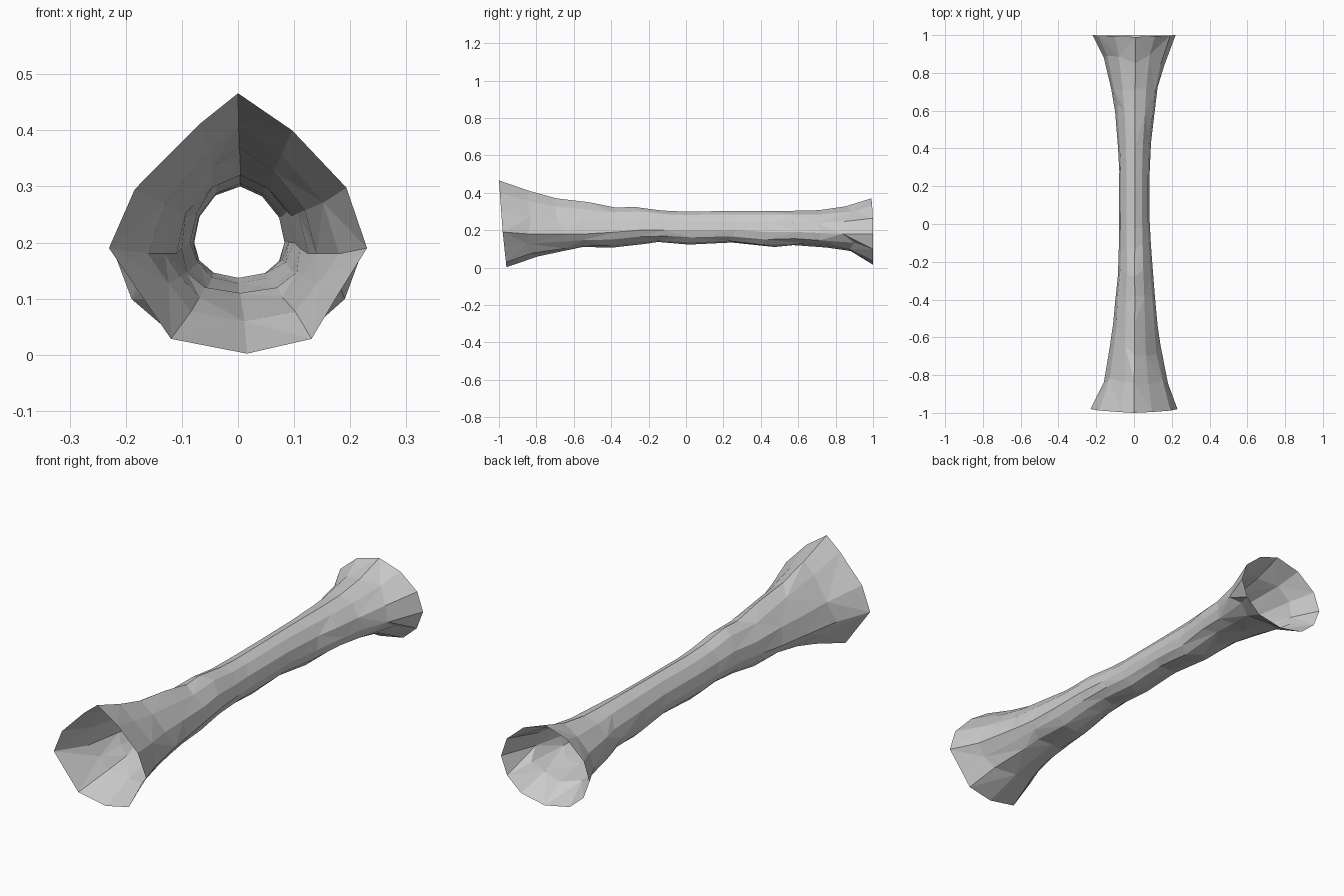
import bpy, bmesh, random

if "Cube" in bpy.data.objects:
    bpy.data.objects.remove(bpy.data.objects["Cube"])

random.seed(4)

# Unit cross-sections, clockwise from the top: kite-like front flare, rounder shaft
KITE = [(0, 1), (.42, .76), (.84, .39), (1, 0), (.78, -.43), (.57, -.86), (.07, -1),
        (-.52, -.86), (-.76, -.43), (-1, 0), (-.8, .38), (-.3, .8)]
ROUND = [(0.05, 1), (.52, .82), (.88, .45), (1, 0), (.88, -.5), (.55, -.86), (0, -1),
         (-.55, -.85), (-.88, -.5), (-1, 0), (-.88, .45), (-.5, .84)]

# Stations: y, left x, right x, top z, bottom z, widest z, kite amount
STATIONS = [
    (-.98, -.23, .23, .466, .002, .19, 1),
    (-.82, -.16, .18, .41, .06, .18, .9),
    (-.67, -.13, .14, .37, .09, .18, .7),
    (-.55, -.11, .125, .35, .11, .18, .4),
    (-.40, -.10, .11, .32, .107, .19, .2),
    (-.25, -.085, .10, .325, .127, .20, .3),
    (-.12, -.08, .09, .305, .137, .20, .1),
    (0, -.08, .083, .30, .123, .20, 0),
    (.25, -.078, .083, .302, .134, .20, 0),
    (.44, -.085, .09, .303, .11, .19, 0),
    (.60, -.10, .11, .304, .12, .19, 0),
    (.73, -.12, .125, .307, .107, .185, 0),
    (.87, -.16, .16, .327, .085, .18, 0),
    (.99, -.22, .22, .37, .015, .18, .15),
]

# Hollow tube lofted through the stations, open at both ends
bm = bmesh.new()
rings = []
for i, (y, left, right, top, bottom, mid, kite) in enumerate(STATIONS):
    end = i in (0, len(STATIONS) - 1)
    ring = []
    for k, r in zip(KITE, ROUND):
        u = kite * k[0] + (1 - kite) * r[0]
        v = kite * k[1] + (1 - kite) * r[1]
        x = u * (right if u > 0 else -left)
        z = mid + v * (top - mid if v > 0 else mid - bottom)
        if i == 0:
            dy = -.02 * v                      # slanted front rim
        elif end:
            dy = .01 * max(-v, abs(u))
        else:
            dy = random.uniform(-.035, .035)   # uneven facets
        ring.append(bm.verts.new((x, y + dy, z)))
    rings.append(ring)

for i, (a, b) in enumerate(zip(rings, rings[1:])):
    n = len(a)
    for j in range(n):
        k = (j + 1) % n
        if (i + j) % 2:
            bm.faces.new((a[j], b[j], b[k]))
            bm.faces.new((a[j], b[k], a[k]))
        else:
            bm.faces.new((a[j], b[j], a[k]))
            bm.faces.new((b[j], b[k], a[k]))
bmesh.ops.recalc_face_normals(bm, faces=bm.faces)

mesh = bpy.data.meshes.new("hollow_log")
bm.to_mesh(mesh)
bm.free()
log = bpy.data.objects.new("hollow_log", mesh)
bpy.context.collection.objects.link(log)
